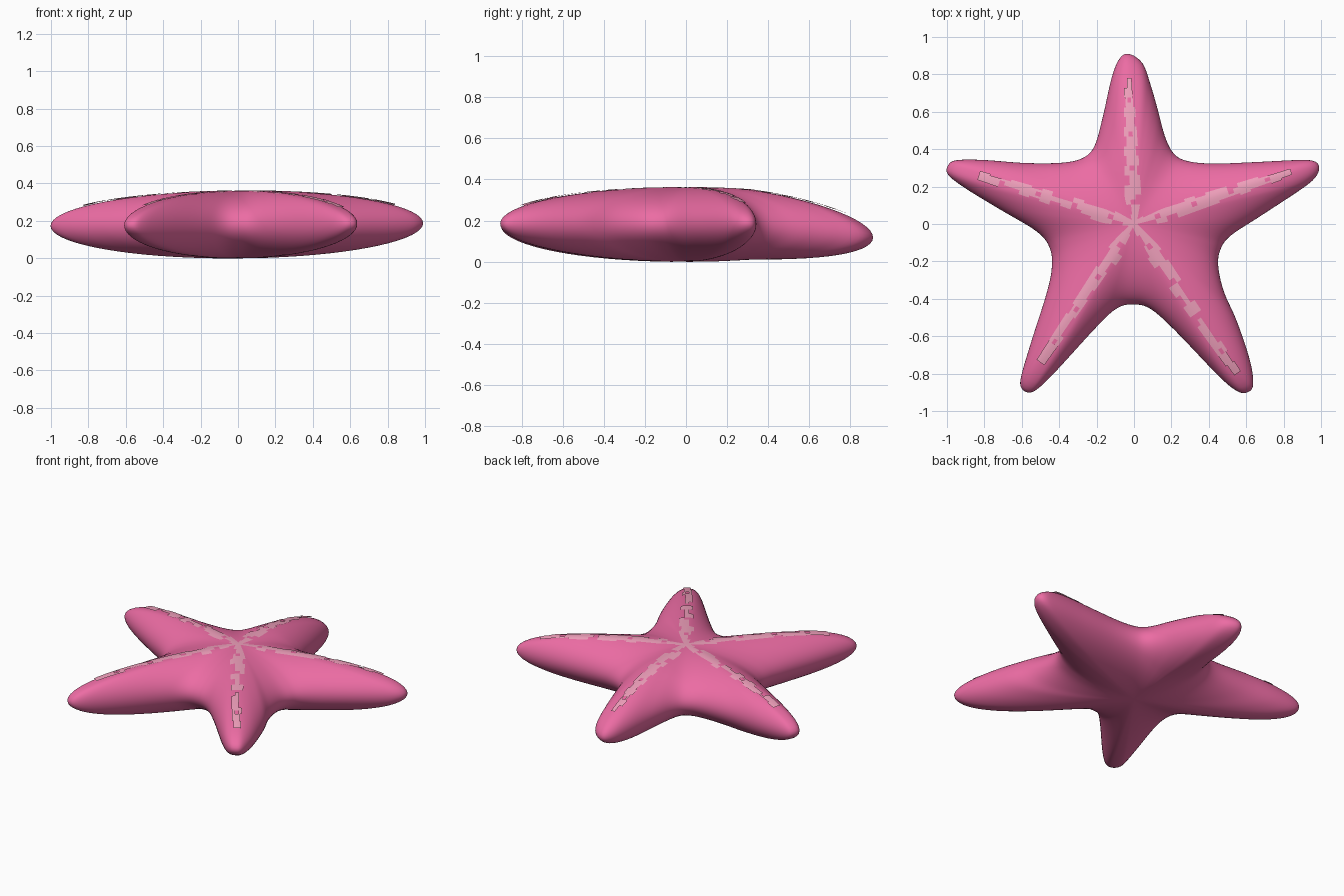
import bpy, bmesh, math, random
from mathutils import Vector
from mathutils.bvhtree import BVHTree

if "Cube" in bpy.data.objects:
    bpy.data.objects.remove(bpy.data.objects["Cube"])

random.seed(4)

# Star outline seen from above, counter-clockwise from the right arm tip
OUTLINE = [(.99, .30), (.965, .335), (.88, .342), (.65, .331), (.42, .323), (.28, .338),
           (.21, .38), (.165, .47), (.13, .60), (.09, .74), (.045, .86), (-.03, .91),
           (-.08, .88), (-.12, .78), (-.165, .58), (-.21, .42), (-.27, .355), (-.38, .328),
           (-.58, .326), (-.8, .342), (-.94, .342), (-.99, .32), (-.995, .265), (-.9, .19),
           (-.72, .08), (-.52, -.04), (-.45, -.13), (-.44, -.24), (-.47, -.38), (-.54, -.6),
           (-.6, -.8), (-.605, -.87), (-.57, -.9), (-.52, -.885), (-.42, -.79), (-.2, -.55),
           (-.09, -.45), (0, -.43), (.09, -.455), (.22, -.57), (.45, -.81), (.55, -.893),
           (.605, -.9), (.637, -.86), (.62, -.73), (.55, -.52), (.48, -.36), (.45, -.22),
           (.465, -.13), (.52, -.06), (.68, .045), (.9, .19), (.97, .25)]


def material(name, color):
    m = bpy.data.materials.new(name)
    m.diffuse_color = (*color, 1)
    m.use_nodes = True
    m.node_tree.nodes["Principled BSDF"].inputs["Base Color"].default_value = m.diffuse_color
    return m


def add_object(name, bm, mat):
    me = bpy.data.meshes.new(name)
    bm.to_mesh(me)
    ob = bpy.data.objects.new(name, me)
    bpy.context.collection.objects.link(ob)
    me.materials.append(mat)
    for p in me.polygons:
        p.use_smooth = True
    return ob


def smooth_loop(points, steps):
    """Catmull-Rom curve through a closed list of points."""
    pts = [Vector(p) for p in points]
    n, out = len(pts), []
    for i in range(n):
        a, b, c, d = (pts[(i + k) % n] for k in (-1, 0, 1, 2))
        for j in range(steps):
            t = j / steps
            out.append(.5 * (2 * b + (c - a) * t + (2 * a - 5 * b + 4 * c - d) * t * t
                             + (3 * b - a - 3 * c + d) * t ** 3))
    return out


def mid_height(x, y):
    """Height of the widest level; the back arm droops a little."""
    t = max(0, (y - .3) / .61)
    return .18 + .007 * x - .062 * t ** 1.2


pink = material("pink", (.84, .15, .37))
light_pink = material("light_pink", (.87, .35, .5))

# Body: domed rings shrinking from the outline to the centre, above and below
loop = smooth_loop(OUTLINE, 5)
n, rings = len(loop), 18
bm = bmesh.new()
levels = []
for k in range(1, 2 * rings):
    a = math.pi * k / (2 * rings)
    s, h = math.sin(a), .181 * math.cos(a)
    levels.append([bm.verts.new((p.x * s, p.y * s, mid_height(p.x * s, p.y * s) + h))
                   for p in loop])
top, bottom = bm.verts.new((0, 0, .361)), bm.verts.new((0, 0, 0))
for i in range(n):
    j = (i + 1) % n
    bm.faces.new((top, levels[0][i], levels[0][j]))
    bm.faces.new((bottom, levels[-1][j], levels[-1][i]))
    for u, l in zip(levels, levels[1:]):
        bm.faces.new((u[i], l[i], l[j], u[j]))
bmesh.ops.recalc_face_normals(bm, faces=bm.faces)
add_object("starfish_body", bm, pink)
bvh = BVHTree.FromBMesh(bm)
bm.free()

# Ragged light stripes lying on the ridge of each arm
STRIPES = {"back": (-.03, .78), "left": (-.83, .26), "right": (.84, .28),
           "front_left": (-.5, -.74), "front_right": (.55, -.8)}
for name, end in STRIPES.items():
    end = Vector(end)
    side = Vector((-end.y, end.x)).normalized()
    bm = bmesh.new()
    rows, cols = 30, 6
    grid = []
    for r in range(rows + 1):
        t = r / rows
        half = .05 * min(1, .25 + 4 * t) * (1 - .5 * t)
        row = []
        for c in range(cols + 1):
            p = end * t + side * half * (2 * c / cols - 1)
            hit = bvh.ray_cast(Vector((p.x, p.y, 2)), Vector((0, 0, -1)))[0]
            row.append(bm.verts.new(hit + Vector((0, 0, .002 + .008 * t * t))))
        grid.append(row)
    lo, hi = 0, cols
    for r in range(rows):
        if r % 2 == 0:
            lo, hi = random.choice((0, 0, 1, 2)), cols - random.choice((0, 0, 1, 2))
        gap = r % 7 == 4
        for c in range(lo, hi):
            if not (gap and c in (2, 3)):
                bm.faces.new((grid[r][c], grid[r][c + 1], grid[r + 1][c + 1], grid[r + 1][c]))
    bmesh.ops.delete(bm, geom=[v for v in bm.verts if not v.link_faces], context='VERTS')
    bm.normal_update()
    if sum(f.normal.z for f in bm.faces) < 0:
        bmesh.ops.reverse_faces(bm, faces=bm.faces)
    add_object(name + "_arm_stripe", bm, light_pink)
    bm.free()
